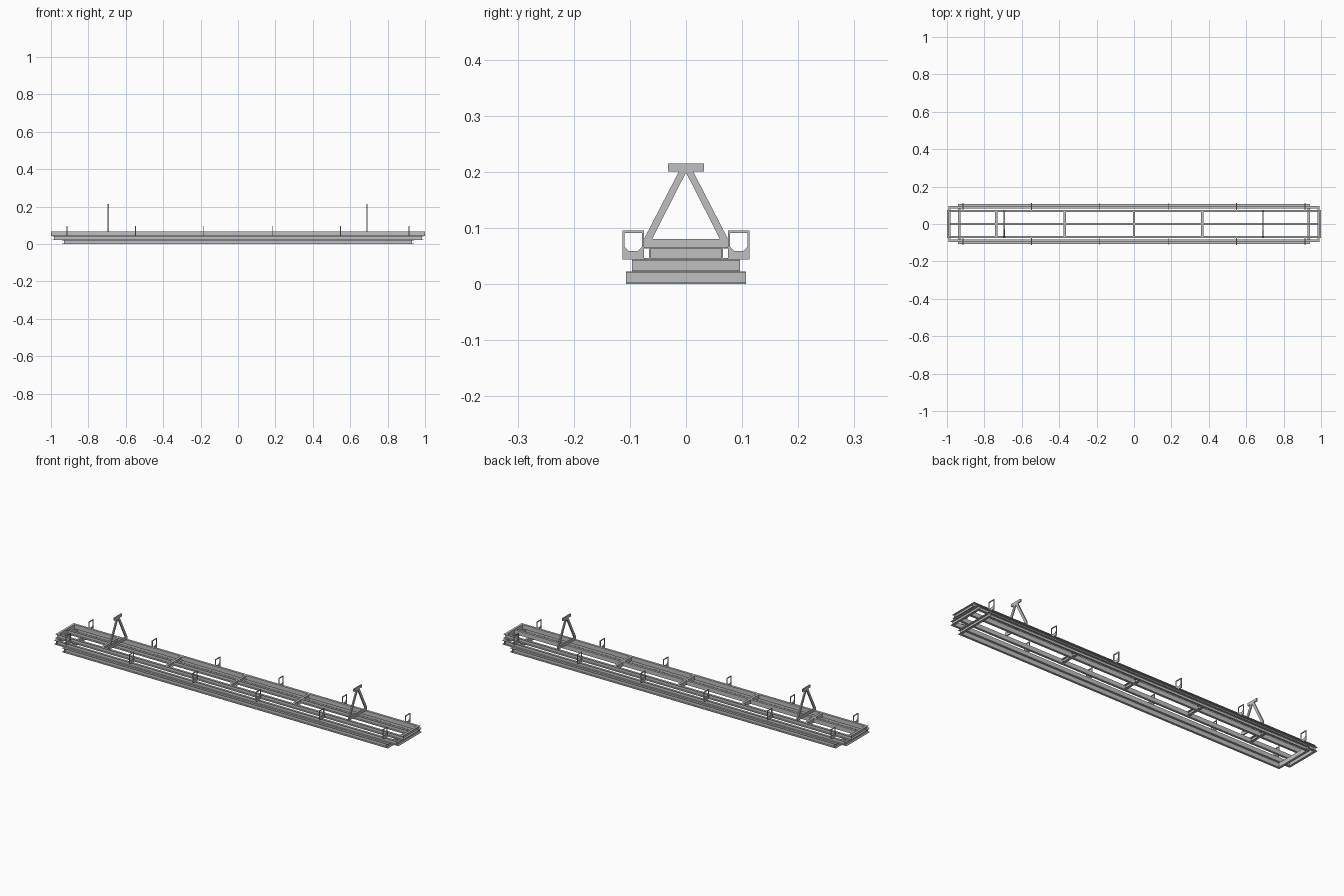
import bpy, bmesh, math
from mathutils import Matrix, Vector

cube = bpy.data.objects.get("Cube")
if cube:
    bpy.data.objects.remove(cube, do_unlink=True)

steel = bpy.data.materials.new("steel grey")
steel.use_nodes = True
GREY = (0.53, 0.53, 0.53, 1)
steel.diffuse_color = GREY
steel.node_tree.nodes["Principled BSDF"].inputs["Base Color"].default_value = GREY

H = 0.022      # height of one beam layer
D = 0.012      # flange depth
T = 0.0025     # sheet thickness


def finish(name, bm, matrix=Matrix()):
    bmesh.ops.recalc_face_normals(bm, faces=bm.faces[:])
    bm.transform(matrix)
    mesh = bpy.data.meshes.new(name)
    bm.to_mesh(mesh)
    bm.free()
    mesh.materials.append(steel)
    obj = bpy.data.objects.new(name, mesh)
    bpy.context.collection.objects.link(obj)
    return obj


def extrude(bm, faces, vec):
    geom = bmesh.ops.extrude_face_region(bm, geom=faces)["geom"]
    bmesh.ops.translate(bm, vec=vec, verts=[g for g in geom if isinstance(g, bmesh.types.BMVert)])


def channel(name, length, outer, z, angle=0, shift=(0, 0, 0)):
    """C-section beam along local x, open towards local -y, its flange tips at y = -outer."""
    pts = [(0, 0), (D, 0), (D, H), (0, H), (0, H - T), (D - T, H - T), (D - T, T), (0, T)]
    bm = bmesh.new()
    face = bm.faces.new([bm.verts.new((-length / 2, d - outer, z + h)) for d, h in pts])
    extrude(bm, [face], Vector((length, 0, 0)))
    return finish(name, bm, Matrix.Translation(shift) @ Matrix.Rotation(math.radians(angle), 4, 'Z'))


def ring_plate(name, outer, inner, x, y, thick):
    """Upright plate with a hole, drawn in the yz plane by matching outer and inner outlines."""
    bm = bmesh.new()
    o = [bm.verts.new((x - thick / 2, y + a, b)) for a, b in outer]
    i = [bm.verts.new((x - thick / 2, y + a, b)) for a, b in inner]
    n = len(o)
    faces = [bm.faces.new((o[k], o[(k + 1) % n], i[(k + 1) % n], i[k])) for k in range(n)]
    extrude(bm, faces, Vector((thick, 0, 0)))
    return finish(name, bm)


def box(name, size, centre):
    bm = bmesh.new()
    bmesh.ops.create_cube(bm, size=1)
    return finish(name, bm, Matrix.Translation(centre) @ Matrix.Diagonal((*size, 1)))


# Three stacked rectangular frames: name, half length, half width, base height
for name, hx, hy, z in (("bottom", 0.94, 0.107, 0), ("middle", 0.993, 0.096, H), ("top", 1.0, 0.075, 2 * H)):
    top = name == "top"
    rail_len = 2 * hx if top else 2 * (hx - D)
    end_len = 2 * (hy - D + T) if top else 2 * hy
    for side, angle in (("front", 0), ("back", 180)):
        channel(f"{name}_{side}_rail", rail_len, hy, z, angle)
    for side, angle in (("left", 90), ("right", 270)):
        channel(f"{name}_{side}_end_beam", end_len, hx, z, angle)

# Centre rail and cross beams inside the top frame
channel("centre_rail", 1.97, D / 2, 2 * H)
for k, x in enumerate((-0.737, -0.37, 0, 0.365)):
    channel(f"cross_beam_{k + 1}", 0.128, D / 2, 2 * H, 90, (x, 0, 0))

# Strap eyes along both sides, with a hole narrowing at the bottom
eye_outer = [(-0.019, 0.095), (-0.019, 0.066), (-0.019, 0.044), (0.019, 0.044), (0.019, 0.066), (0.019, 0.095)]
eye_inner = [(-0.016, 0.091), (-0.016, 0.067), (-0.008, 0.059), (0.008, 0.059), (0.016, 0.067), (0.016, 0.091)]
for side, y in (("front", -0.094), ("back", 0.094)):
    for k in range(6):
        ring_plate(f"{side}_strap_eye_{k + 1}", eye_outer, eye_inner, -0.914 + 0.3656 * k, y, 0.004)

# Triangular supports with a flat cap
tri_outer = [(-0.075, 0.080), (-0.075, 0.066), (0.075, 0.066), (0.075, 0.080), (0.012, 0.202), (-0.012, 0.202)]
tri_inner = [(-0.060, 0.081), (-0.058, 0.080), (0.058, 0.080), (0.060, 0.081), (0.001, 0.197), (-0.001, 0.197)]
for side, x in (("right", -0.694), ("left", 0.69)):
    ring_plate(f"{side}_support", tri_outer, tri_inner, x, 0, 0.006)
    box(f"{side}_support_cap", (0.006, 0.064, 0.014), (x, 0, 0.208))
